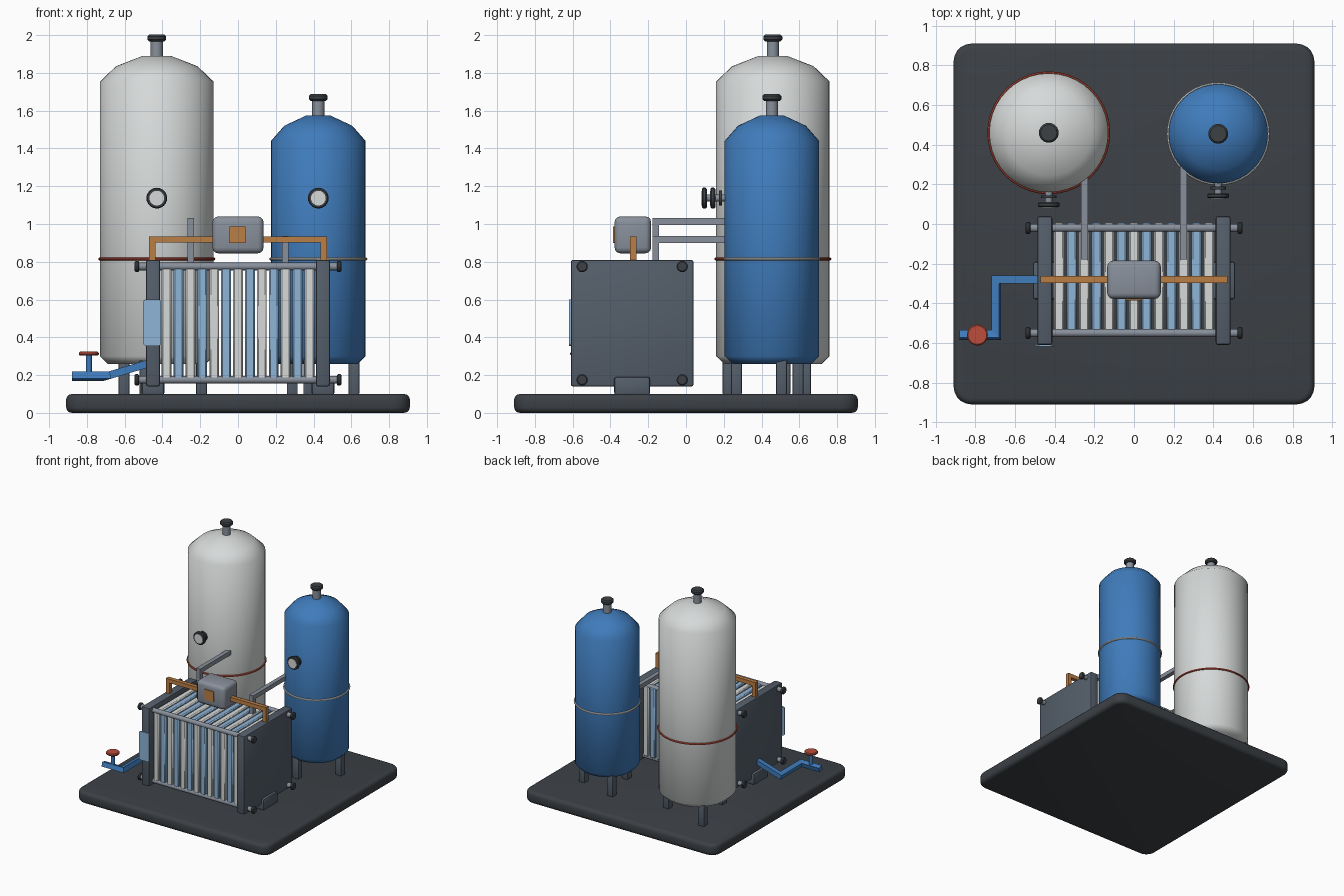
import bpy, bmesh, math
from mathutils import Vector

cube = bpy.data.objects.get("Cube")
if cube:
    bpy.data.objects.remove(cube)


def material(name, r, g, b):
    m = bpy.data.materials.new(name)
    m.use_nodes = True
    m.diffuse_color = (r, g, b, 1)
    m.node_tree.nodes["Principled BSDF"].inputs["Base Color"].default_value = (r, g, b, 1)
    return m


CHARCOAL = material("charcoal", 0.045, 0.052, 0.06)
SLATE = material("slate", 0.09, 0.113, 0.145)
STEEL = material("steel_grey", 0.25, 0.28, 0.33)
WHITE = material("off_white", 0.68, 0.7, 0.7)
BLUE = material("blue", 0.05, 0.2, 0.5)
PALE = material("pale_blue", 0.27, 0.46, 0.68)
COPPER = material("copper", 0.5, 0.21, 0.06)
RED = material("red", 0.5, 0.075, 0.045)


def finish(name, bm, mat, angle=40):
    bmesh.ops.recalc_face_normals(bm, faces=bm.faces[:])
    me = bpy.data.meshes.new(name)
    bm.to_mesh(me)
    bm.free()
    me.materials.append(mat)
    for p in me.polygons:
        p.use_smooth = True
    me.set_sharp_from_angle(angle=math.radians(angle))
    ob = bpy.data.objects.new(name, me)
    bpy.context.collection.objects.link(ob)
    return ob


def box(name, xs, ys, zs, mat, bevel=0.0, segments=2, corner=0.0, axis=2):
    """Box between limits; corner rounds the edges along one axis first."""
    bm = bmesh.new()
    bmesh.ops.create_cube(bm, size=1)
    for v in bm.verts:
        v.co = Vector([lim[0] if c < 0 else lim[1] for c, lim in zip(v.co, (xs, ys, zs))])
    if corner:
        edges = [e for e in bm.edges
                 if abs((e.verts[0].co - e.verts[1].co).normalized()[axis]) > 0.9]
        bmesh.ops.bevel(bm, geom=edges, offset=corner, segments=5, profile=0.5, affect='EDGES')
    if bevel:
        edges = [e for e in bm.edges if e.calc_face_angle(0) > 1.0]
        bmesh.ops.bevel(bm, geom=edges, offset=bevel, segments=segments, profile=0.5,
                        affect='EDGES')
    return finish(name, bm, mat)


def lathe(name, profile, mat, loc, axis='Z', sides=32, angle=40):
    """Revolve (radius, height) points, capping both ends."""
    bm = bmesh.new()
    rings = []
    for r, h in profile:
        ring = []
        for i in range(sides):
            a = math.tau * i / sides
            p = (r * math.cos(a), r * math.sin(a), h)
            if axis == 'X':
                p = (p[2], p[0], p[1])
            elif axis == 'Y':
                p = (p[0], p[2], p[1])
            ring.append(bm.verts.new(Vector(p) + Vector(loc)))
        rings.append(ring)
    for low, high in zip(rings, rings[1:]):
        for i in range(sides):
            j = (i + 1) % sides
            bm.faces.new((low[i], low[j], high[j], high[i]))
    bm.faces.new(rings[0])
    bm.faces.new(rings[-1])
    return finish(name, bm, mat, angle)


def disc(name, r, start, end, mat, loc, axis='Z', sides=24, bevel=0.0):
    profile = [(r, start), (r, end)]
    if bevel:
        profile = [(r - bevel, start), (r, start + bevel), (r, end - bevel), (r - bevel, end)]
    return lathe(name, profile, mat, loc, axis, sides)


def ring(name, major, minor, mat, loc):
    bm = bmesh.new()
    around, sides = 40, 8
    grid = [[bm.verts.new((loc[0] + (major + minor * math.cos(b)) * math.cos(a),
                           loc[1] + (major + minor * math.cos(b)) * math.sin(a),
                           loc[2] + minor * math.sin(b)))
             for b in (math.tau * k / sides for k in range(sides))]
            for a in (math.tau * i / around for i in range(around))]
    for i in range(around):
        for k in range(sides):
            n, m = (i + 1) % around, (k + 1) % sides
            bm.faces.new((grid[i][k], grid[n][k], grid[n][m], grid[i][m]))
    return finish(name, bm, mat)


def square_pipe(name, points, half, mat):
    """Square tube with mitred corners along a path."""
    pts = [Vector(p) for p in points]
    dirs = [(b - a).normalized() for a, b in zip(pts, pts[1:])]
    bm = bmesh.new()
    # start from a square across the first leg, then slide it onto each mitre plane
    up = Vector((0, 0, 1)) if abs(dirs[0].z) < 0.9 else Vector((0, 1, 0))
    side = dirs[0].cross(up).normalized()
    up = side.cross(dirs[0])
    section = [pts[0] + side * half * a + up * half * b
               for a, b in ((-1, -1), (1, -1), (1, 1), (-1, 1))]
    rings = [[bm.verts.new(c) for c in section]]
    for i, d in enumerate(dirs):
        normal = d + dirs[i + 1] if i + 1 < len(dirs) else d
        section = [c + d * ((pts[i + 1] - c).dot(normal) / d.dot(normal)) for c in section]
        rings.append([bm.verts.new(c) for c in section])
    for a, b in zip(rings, rings[1:]):
        for i in range(4):
            j = (i + 1) % 4
            bm.faces.new((a[i], a[j], b[j], b[i]))
    bm.faces.new(rings[0])
    bm.faces.new(rings[-1])
    return finish(name, bm, mat, 20)


# Skid base
box("base", (-0.91, 0.91), (-0.91, 0.91), (0, 0.1), CHARCOAL, 0.03, 3, corner=0.09)


# Storage tanks with legs, band, neck, cap and gauge
def tank(label, x, y, r, top, mat, band_mat):
    shoulder = top - 0.135
    lathe(label + "_tank",
          [(r - 0.04, 0.26), (r, 0.3), (r, shoulder), (r * 0.72, top - 0.055),
           (r * 0.25, top), (0.03, top)], mat, (x, y, 0), sides=40, angle=55)
    ring(label + "_band", r + 0.002, 0.008, band_mat, (x, y, 0.815))
    disc(label + "_neck", 0.032, top - 0.02, top + 0.085, STEEL, (x, y, 0))
    disc(label + "_cap", 0.05, top + 0.077, top + 0.112, CHARCOAL, (x, y, 0), bevel=0.009)
    for deg in (15, 135, 255):
        a = math.radians(deg)
        lx, ly = x + (r - 0.055) * math.cos(a), y + (r - 0.055) * math.sin(a)
        box(label + "_leg", (lx - 0.029, lx + 0.029), (ly - 0.029, ly + 0.029),
            (0.095, 0.3), SLATE, 0.008)
    front = y - r
    disc(label + "_gauge_stem", 0.018, front - 0.06, front + 0.03, STEEL, (x, 0, 1.137), 'Y')
    disc(label + "_gauge_flange", 0.04, front - 0.03, front - 0.015, CHARCOAL, (x, 0, 1.137), 'Y')
    disc(label + "_gauge_body", 0.055, front - 0.075, front - 0.05, CHARCOAL, (x, 0, 1.137),
         'Y', bevel=0.006)
    disc(label + "_gauge_face", 0.039, front - 0.079, front - 0.074, WHITE, (x, 0, 1.137), 'Y')


tank("tall", -0.43, 0.46, 0.3, 1.89, WHITE, RED)
tank("short", 0.425, 0.455, 0.25, 1.575, BLUE, WHITE)

# Plate heat exchanger: end plates, feet, plate pack, tie rods with bolts
for s, label in ((-1, "right"), (1, "left")):
    xs = sorted((s * 0.412, s * 0.487))
    box(label + "_end_plate", xs, (-0.61, 0.04), (0.14, 0.81), SLATE, 0.012)
    box(label + "_foot", sorted((s * 0.39, s * 0.51)), (-0.38, -0.19), (0.095, 0.19), SLATE, 0.012)

for i in range(13):
    x = (i - 6) * 0.063
    box("exchanger_plate", (x - 0.026, x + 0.026), (-0.565, 0.005), (0.18, 0.78),
        PALE if i % 2 else WHITE, 0.008, 1)

for y in (-0.55, -0.02):
    for z in (0.175, 0.775):
        disc("tie_rod", 0.02, -0.535, 0.535, STEEL, (0, y, z), 'X', 16)
        for s in (-1, 1):
            disc("bolt", 0.03, s * 0.535 - 0.012, s * 0.535 + 0.012, CHARCOAL, (0, y, z), 'X',
                 16, bevel=0.006)

box("name_plate", (-0.502, -0.407), (-0.619, -0.61), (0.355, 0.6), PALE, corner=0.015, axis=1)

# Control box with copper pipework
box("control_box", (-0.135, 0.135), (-0.378, -0.185), (0.845, 1.04), STEEL, 0.03, 3)
box("control_panel", (-0.045, 0.04), (-0.386, -0.377), (0.9, 0.988), COPPER)
square_pipe("copper_pipe", [(-0.455, -0.28, 0.79), (-0.455, -0.28, 0.918),
                            (0.455, -0.28, 0.918), (0.455, -0.28, 0.79)], 0.017, COPPER)

# Steel pipes from the exchanger to the tanks
for x, z, end, label in ((-0.25, 1.013, 0.25, "tall"), (0.25, 0.918, 0.31, "short")):
    square_pipe(label + "_tank_pipe", [(x, -0.16, 0.76), (x, -0.16, z), (x, end, z)], 0.018, STEEL)

# Outlet pipe with hand valve
square_pipe("outlet_pipe", [(-0.44, -0.28, 0.272), (-0.695, -0.28, 0.195),
                            (-0.695, -0.56, 0.195), (-0.88, -0.56, 0.195)], 0.02, BLUE)
disc("valve_stem", 0.016, 0.2, 0.31, BLUE, (-0.79, -0.56, 0), sides=16)
disc("valve_wheel", 0.053, 0.304, 0.324, RED, (-0.79, -0.56, 0), bevel=0.006)
